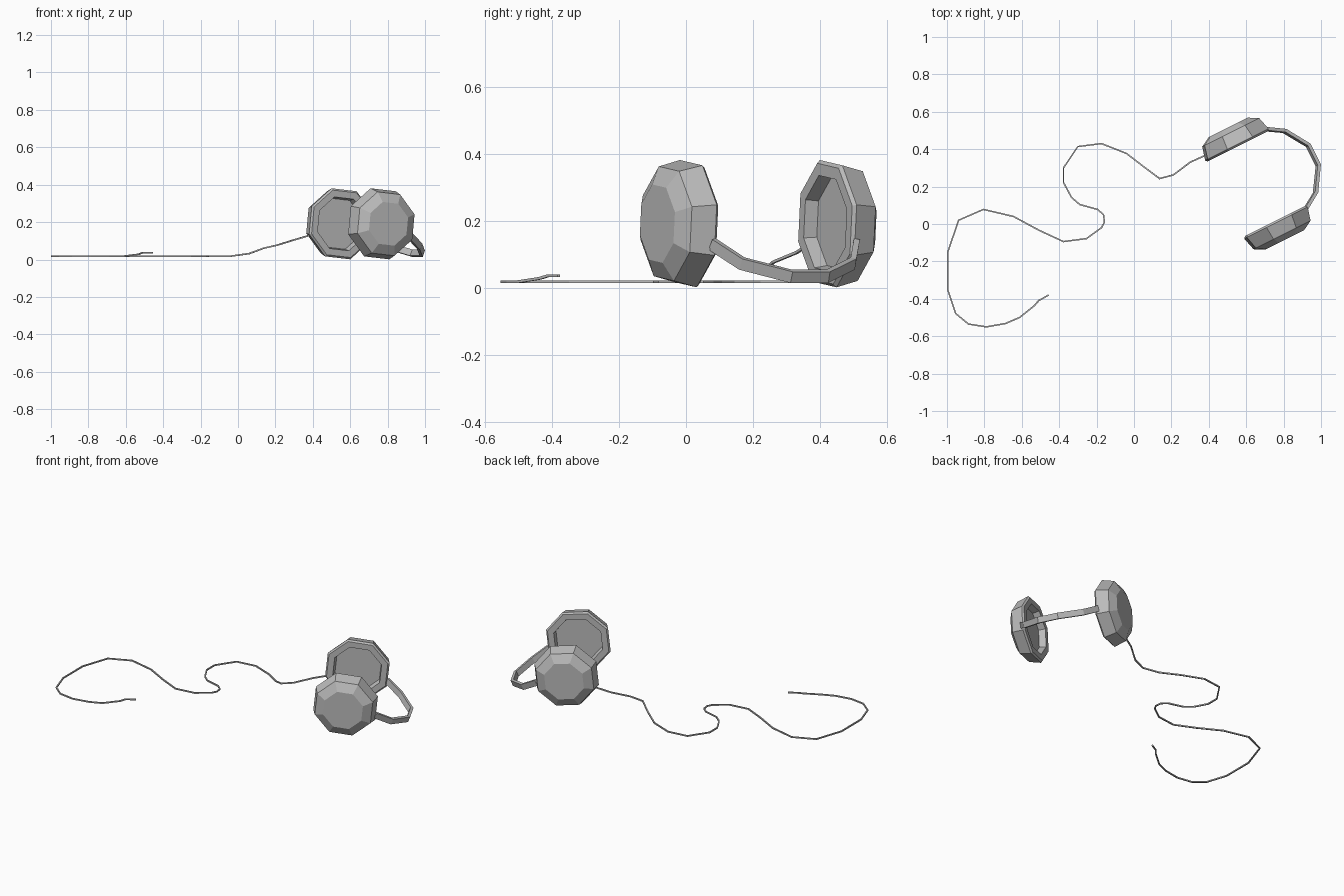
import bpy, bmesh, math
from mathutils import Vector

cube = bpy.data.objects.get("Cube")
if cube:
    bpy.data.objects.remove(cube, do_unlink=True)

# Single grey material
grey = bpy.data.materials.new("plain grey")
grey.use_nodes = True
colour = (0.5, 0.5, 0.5, 1)
grey.diffuse_color = colour
grey.node_tree.nodes["Principled BSDF"].inputs["Base Color"].default_value = colour

# Headset frame: ALONG runs from the cable side to the band, ACROSS joins the two cups
ALONG = Vector((0.894, 0.447, 0))
ACROSS = Vector((0.447, -0.894, 0))
UP = Vector((0, 0, 1))
CUP_ALONG, CUP_HEIGHT, MIDDLE, HALF_GAP = 0.682, 0.191, 0.1, 0.2235


def place(along, across, height):
    return ALONG * along + ACROSS * (MIDDLE + across) + UP * height


def build_from_rings(name, rings):
    """Join rings of equal length into a closed, flat shaded solid."""
    bm = bmesh.new()
    loops = [[bm.verts.new(p) for p in ring] for ring in rings]
    count = len(loops[0])
    for a, b in zip(loops, loops[1:]):
        for i in range(count):
            j = (i + 1) % count
            bm.faces.new((a[i], a[j], b[j], b[i]))
    bm.faces.new(loops[0])
    bm.faces.new(loops[-1])
    bmesh.ops.recalc_face_normals(bm, faces=bm.faces[:])
    mesh = bpy.data.meshes.new(name)
    bm.to_mesh(mesh)
    bm.free()
    mesh.materials.append(grey)
    obj = bpy.data.objects.new(name, mesh)
    bpy.context.collection.objects.link(obj)
    return obj


def sweep(name, path, up, width, thickness):
    """Sweep a rectangular section along a path, mitring the corners."""
    rings = []
    for i, point in enumerate(path):
        before = (point - path[i - 1]).normalized() if i else Vector()
        after = (path[i + 1] - point).normalized() if i + 1 < len(path) else Vector()
        tangent = (before + after).normalized()
        side = tangent.cross(up).normalized() * thickness / 2
        rise = side.cross(tangent).normalized() * width / 2
        rings.append([point + side + rise, point - side + rise,
                      point - side - rise, point + side - rise])
    return build_from_rings(name, rings)


# Ear cups: octagonal shells as (radius, depth), from recess floor over the rim to the outer face
CUP_PROFILE = [(0.142, 0.04), (0.15, 0), (0.188, 0), (0.198, 0.01),
               (0.178, 0.083), (0.122, 0.113)]
SIDES = 8
TWIST = math.radians(16.5)

for name, sign in (("front_ear_cup", 1), ("rear_ear_cup", -1)):
    rings = []
    for radius, depth in CUP_PROFILE:
        ring = []
        for k in range(SIDES):
            angle = TWIST + math.tau * k / SIDES
            ring.append(place(CUP_ALONG + radius * math.cos(angle),
                              sign * (HALF_GAP + depth),
                              CUP_HEIGHT + radius * math.sin(angle)))
        rings.append(ring)
    build_from_rings(name, rings)

# Headband: a symmetric bow that sags from the cups to the ground
half_band = [(0.855, 0.24, 0.13), (0.943, 0.185, 0.072), (1.022, 0.06, 0.034)]
band = [place(*p) for p in half_band]
band += [place(a, -c, h) for a, c, h in reversed(half_band)]
sweep("headband", band, UP + ALONG * 0.4, 0.036, 0.018)

# Cable: rises to the rear cup, lies on the ground, ends in a slightly lifted tip
GROUND = 0.018
lead = [(.41, .38, .137), (.3, .33, .105), (.21, .262, .077),
        (.136, .243, .06), (.06, .3, .032)]
ground_run = [(-.04, .377), (-.174, .43), (-.3, .414), (-.377, .3), (-.377, .222),
              (-.334, .142), (-.29, .104), (-.195, .078), (-.163, .05), (-.158, .01),
              (-.174, -.02), (-.254, -.078), (-.377, -.094), (-.505, -.035),
              (-.644, .04), (-.805, .078), (-.938, .02), (-.996, -.152),
              (-.996, -.35), (-.954, -.478), (-.885, -.535), (-.789, -.55),
              (-.687, -.532), (-.612, -.5)]
tip = [(-.532, -.436, .028), (-.51, -.41, .036), (-.457, -.38, .036)]
cable = [Vector(p) for p in lead]
cable += [Vector((x, y, GROUND)) for x, y in ground_run]
cable += [Vector(p) for p in tip]
sweep("cable", cable, UP, 0.008, 0.008)
